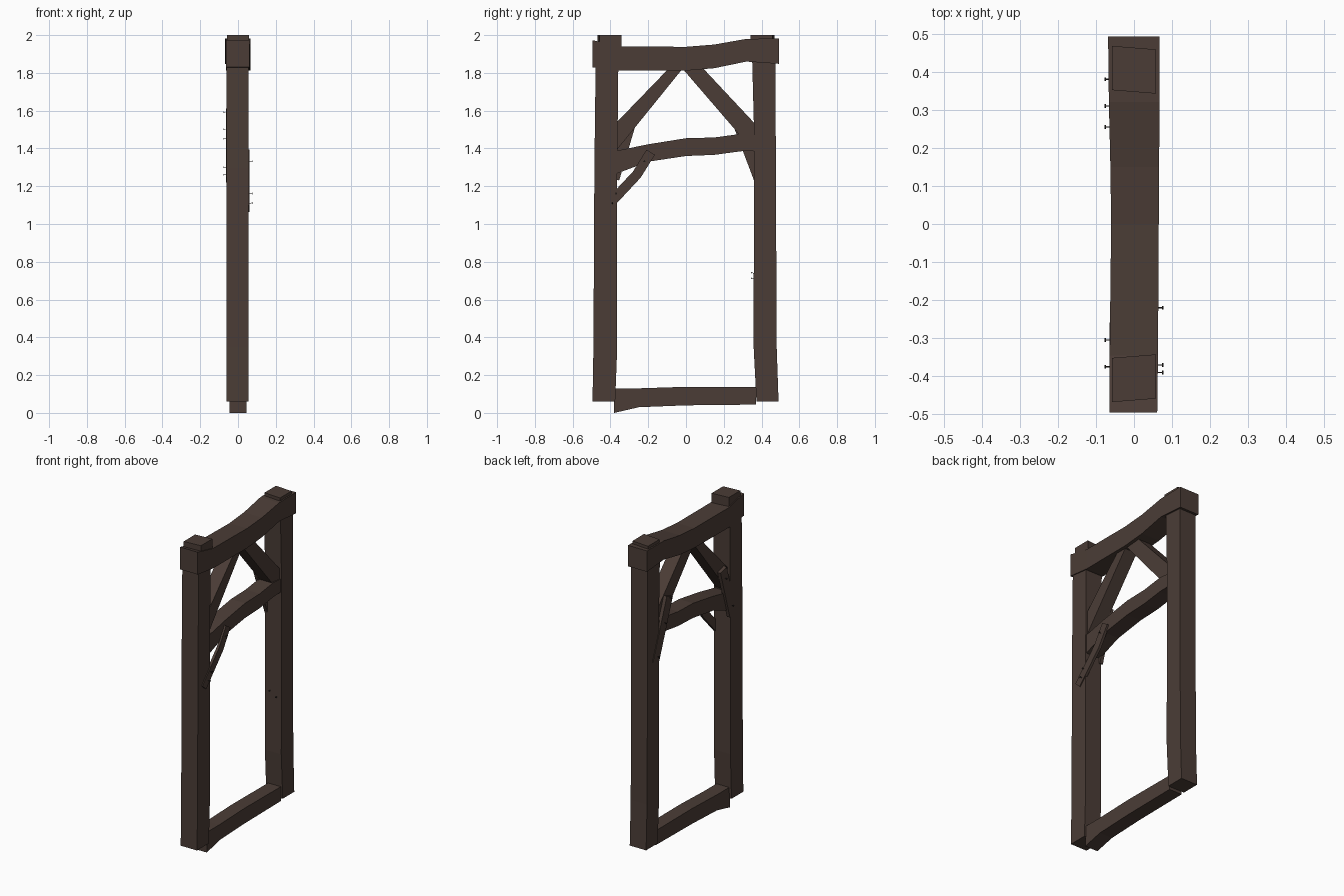
import bpy, bmesh, math
from mathutils import Vector

if "Cube" in bpy.data.objects:
    bpy.data.objects.remove(bpy.data.objects["Cube"])


def material(name, rgb):
    m = bpy.data.materials.new(name)
    m.diffuse_color = (*rgb, 1)
    m.use_nodes = True
    m.node_tree.nodes["Principled BSDF"].inputs["Base Color"].default_value = m.diffuse_color
    return m


WOOD = material("dark brown wood", (0.070, 0.046, 0.037))
IRON = material("dark iron", (0.03, 0.025, 0.022))


def make_object(name, bm, mat):
    bmesh.ops.recalc_face_normals(bm, faces=bm.faces)
    mesh = bpy.data.meshes.new(name)
    bm.to_mesh(mesh)
    bm.free()
    mesh.materials.append(mat)
    ob = bpy.data.objects.new(name, mesh)
    bpy.context.collection.objects.link(ob)
    return ob


def timber(name, sections):
    """Four-sided beam lofted through (y, z, y, z, x_min, x_max) cross-sections."""
    bm = bmesh.new()
    rings = []
    for ya, za, yb, zb, x0, x1 in sections:
        rings.append([bm.verts.new(p) for p in
                      ((x0, ya, za), (x1, ya, za), (x1, yb, zb), (x0, yb, zb))])
    for a, b in zip(rings, rings[1:]):
        for i in range(4):
            j = (i + 1) % 4
            bm.faces.new((a[i], a[j], b[j], b[i]))
    bm.faces.new(rings[0])
    bm.faces.new(rings[-1])
    return make_object(name, bm, WOOD)


def post(name, rows, x0=-0.06, x1=0.056):
    timber(name, [(ya, z, yb, z, x0, x1) for z, ya, yb in rows])


def rail(name, rows, x0, x1):
    timber(name, [(y, za, y, zb, x0, x1) for y, za, zb in rows])


def plank(name, pts, width, x0, x1):
    """Thin board following a centre line in the y-z plane."""
    pts = [Vector(p) for p in pts]
    rows = []
    for i, p in enumerate(pts):
        d = (pts[min(i + 1, len(pts) - 1)] - pts[max(i - 1, 0)]).normalized()
        n = Vector((-d.y, d.x)) * width / 2
        rows.append((*(p - n), *(p + n), x0, x1))
    timber(name, rows)


def nail(name, start, direction, length=0.02):
    """Small nail: four-sided shank with a wider flat head."""
    bm = bmesh.new()
    d = Vector(direction).normalized()
    rot = d.to_track_quat('Z', 'Y').to_matrix().to_4x4()
    rot.translation = Vector(start)
    prof = [(0.0015, -0.01), (0.0015, length - 0.003),
            (0.005, length - 0.003), (0.005, length)]
    rings = [[bm.verts.new(rot @ Vector((r * math.cos(k * math.pi / 3),
                                         r * math.sin(k * math.pi / 3), h)))
              for k in range(6)] for r, h in prof]
    for a, b in zip(rings, rings[1:]):
        for i in range(6):
            j = (i + 1) % 6
            bm.faces.new((a[i], a[j], b[j], b[i]))
    bm.faces.new(rings[0])
    bm.faces.new(rings[-1])
    make_object(name, bm, IRON)


# Upright posts, slightly bowed
post("left_post", [(0.06, -0.495, -0.375), (0.35, -0.490, -0.364),
                   (1.30, -0.485, -0.364), (1.87, -0.478, -0.358)])
post("right_post", [(0.06, 0.373, 0.490), (0.35, 0.358, 0.480),
                    (1.50, 0.360, 0.475), (1.88, 0.350, 0.475)])

# Post tops poking through the lintel, slightly twisted
for name, y in (("left_post_top", -0.405), ("right_post_top", 0.405)):
    bm = bmesh.new()
    bmesh.ops.create_cube(bm, size=1)
    s = -1 if y > 0 else 1
    for v in bm.verts:
        x = v.co.x * 0.116
        v.co = (x, y + v.co.y * 0.116 + s * x * 0.08, 1.93 + v.co.z * 0.14)
    make_object(name, bm, WOOD)

# Sagging lintel
timber("lintel", [(-0.495, 1.830, -0.495, 1.973, -0.064, 0.061),
                  (-0.345, 1.812, -0.345, 1.940, -0.064, 0.063),
                  (0.000, 1.812, 0.000, 1.938, -0.060, 0.065),
                  (0.150, 1.825, 0.150, 1.950, -0.062, 0.066),
                  (0.320, 1.860, 0.320, 1.980, -0.066, 0.067),
                  (0.492, 1.848, 0.492, 1.982, -0.068, 0.067)])

# Cross rail and bottom sill
rail("cross_rail", [(-0.38, 1.262, 1.385), (-0.20, 1.330, 1.422),
                    (0.00, 1.360, 1.454), (0.15, 1.366, 1.458),
                    (0.29, 1.385, 1.477), (0.38, 1.388, 1.470)], -0.05, 0.05)
rail("bottom_sill", [(-0.38, 0.000, 0.130), (-0.25, 0.030, 0.130),
                     (0.00, 0.040, 0.138), (0.37, 0.044, 0.136)], -0.045, 0.045)

# Diagonal braces under the lintel
timber("left_brace", [(-0.380, 1.375, -0.380, 1.525, -0.042, 0.044),
                      (-0.012, 1.830, -0.085, 1.830, -0.042, 0.044)])
timber("right_brace", [(0.380, 1.360, 0.380, 1.515, -0.042, 0.044),
                       (-0.025, 1.830, 0.085, 1.830, -0.042, 0.044)])

# Repair planks nailed onto the faces
plank("right_side_plank", [(-0.43, 1.080), (-0.26, 1.262), (-0.187, 1.380)],
      0.052, 0.045, 0.062)
plank("back_left_plank", [(-0.385, 1.24), (-0.29, 1.56)], 0.065, -0.064, -0.042)
plank("back_right_plank", [(0.395, 1.23), (0.255, 1.60)], 0.065, -0.064, -0.042)

# Nails in the planks and in the right post's inner face
for i, (y, z) in enumerate([(-0.22, 1.33), (-0.39, 1.11), (-0.37, 1.16)]):
    nail(f"side_nail_{i}", (0.06, y, z), (1, 0, 0.1), 0.017)
for i, (y, z) in enumerate([(-0.305, 1.50), (-0.375, 1.30), (0.255, 1.59),
                            (0.31, 1.45), (0.38, 1.26)]):
    nail(f"back_nail_{i}", (-0.062, y, z), (-1, 0, 0.1), 0.015)
for i, (x, z) in enumerate([(-0.02, 0.74), (0.025, 0.71)]):
    nail(f"post_nail_{i}", (x, 0.358, z), (0, -1, 0.2), 0.014)
